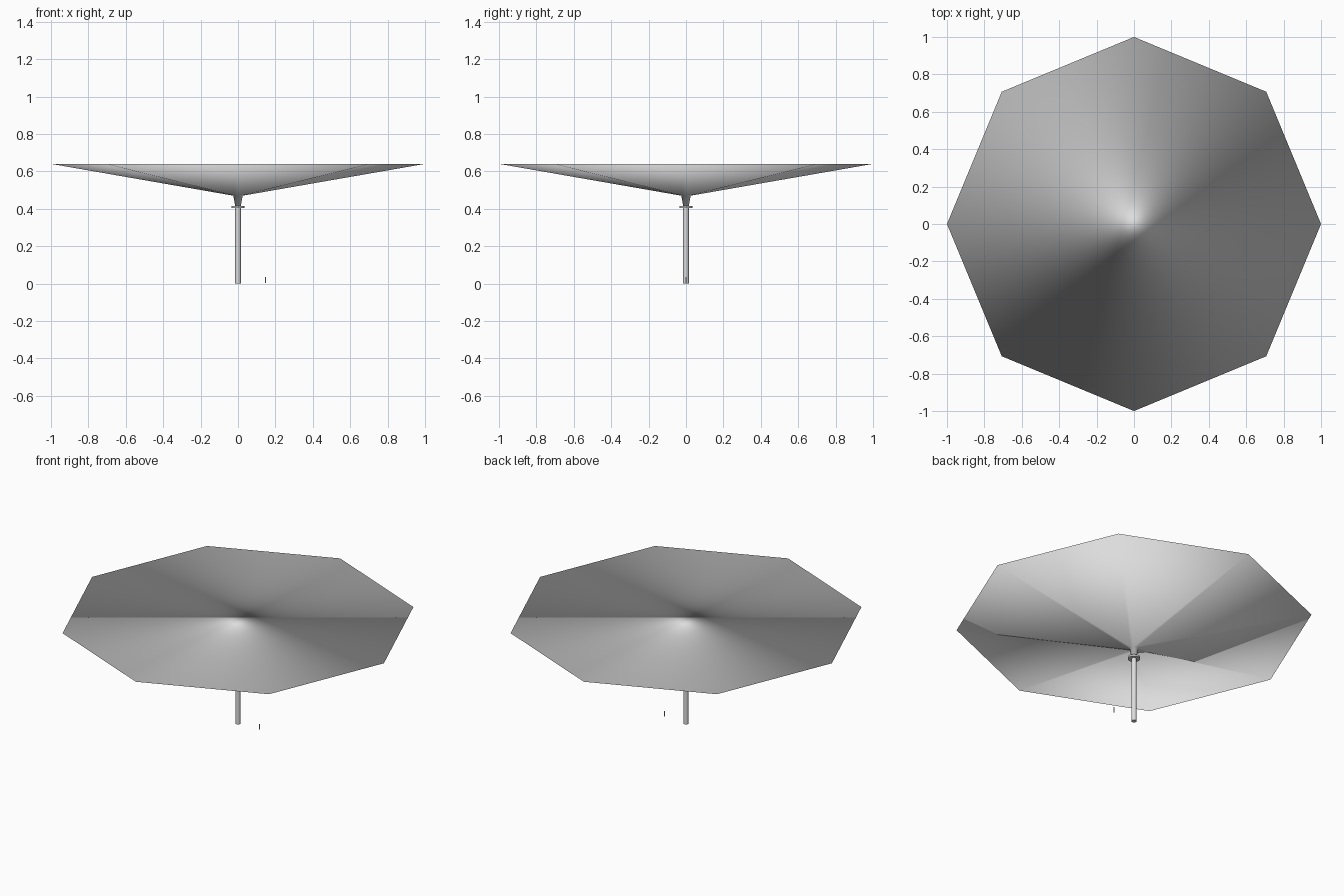
import bpy, bmesh, math

if "Cube" in bpy.data.objects:
    bpy.data.objects.remove(bpy.data.objects["Cube"])

grey = bpy.data.materials.new("light_grey")
grey.diffuse_color = (0.72, 0.72, 0.72, 1)
grey.use_nodes = True
grey.node_tree.nodes["Principled BSDF"].inputs["Base Color"].default_value = grey.diffuse_color


def lathe(name, profile, sides, x=0.0, smooth_all=False):
    """Closed solid from a (radius, z) profile, first and last rings capped."""
    bm = bmesh.new()
    rings = []
    for r, z in profile:
        angles = [2 * math.pi * i / sides for i in range(sides)]
        rings.append([bm.verts.new((r * math.cos(a), r * math.sin(a), z)) for a in angles])
    for low, high in zip(rings, rings[1:]):
        for i in range(sides):
            j = (i + 1) % sides
            bm.faces.new((low[i], low[j], high[j], high[i]))
    bm.faces.new(rings[0][::-1])
    bm.faces.new(rings[-1])
    for f in bm.faces:
        f.smooth = True
    mesh = bpy.data.meshes.new(name)
    bm.to_mesh(mesh)
    bm.free()
    mesh.materials.append(grey)
    obj = bpy.data.objects.new(name, mesh)
    obj.location.x = x
    bpy.context.collection.objects.link(obj)
    if not smooth_all:
        bpy.ops.object.select_all(action="DESELECT")
        obj.select_set(True)
        bpy.context.view_layer.objects.active = obj
        bpy.ops.object.shade_smooth_by_angle(angle=math.radians(40))
    return obj


# Eight-sided canopy with a flat top, shallow underside and funnel neck
lathe("canopy", [(0.014, 0.41), (0.025, 0.47), (1.0, 0.64)], 8, smooth_all=True)

# Slim column
lathe("column", [(0.015, 0.0), (0.015, 0.415)], 16)

# Thin collar where the column meets the neck
lathe("collar", [(0.035, 0.403), (0.035, 0.414)], 16)

# Tiny post beside the column
lathe("small_post", [(0.003, 0.004), (0.003, 0.036)], 8, x=0.147)
